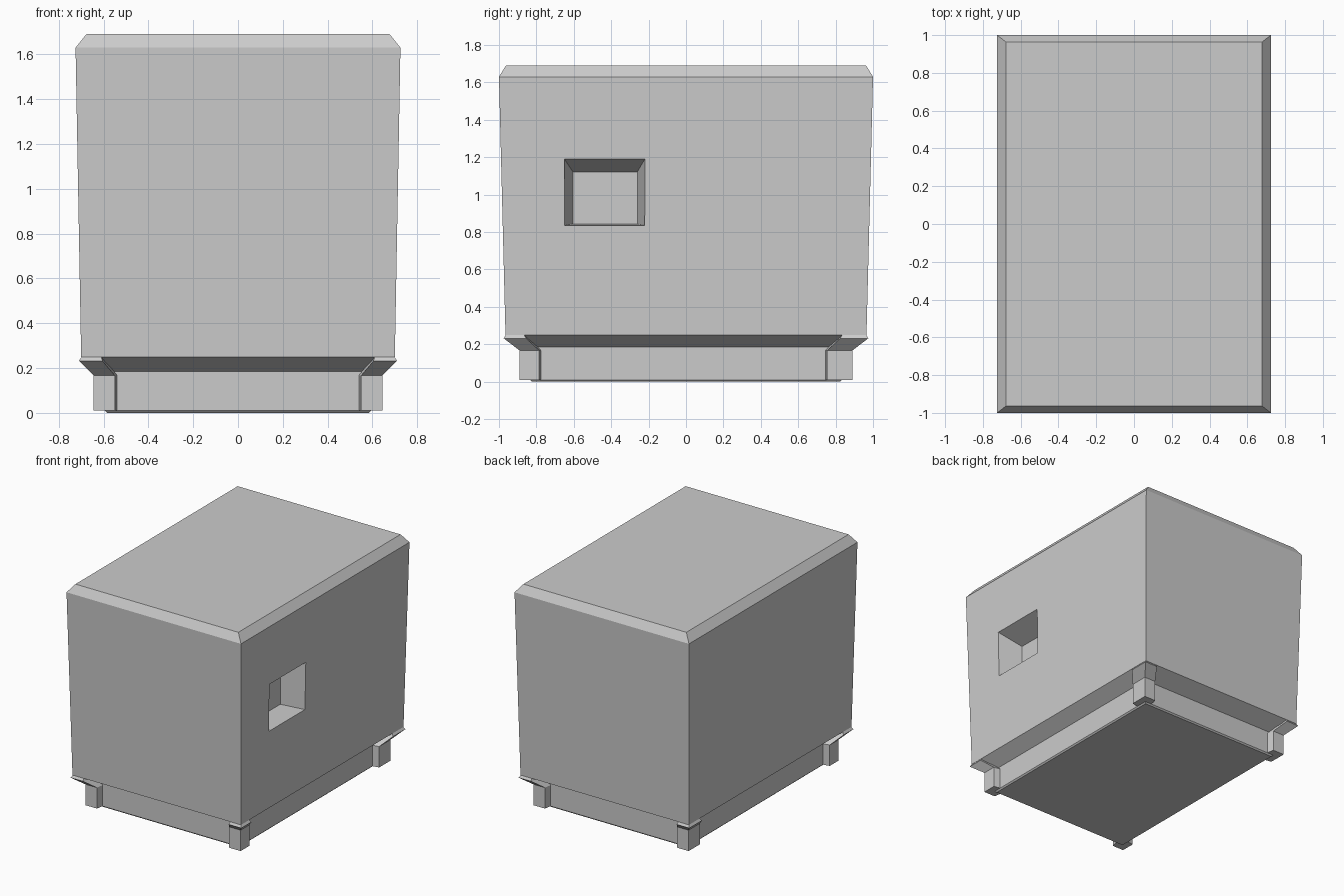
import bpy, bmesh

if "Cube" in bpy.data.objects:
    bpy.data.objects.remove(bpy.data.objects["Cube"])


def loft(name, rings):
    """Closed solid skinned through rings of equal point count."""
    bm = bmesh.new()
    loops = [[bm.verts.new(p) for p in ring] for ring in rings]
    n = len(loops[0])
    for a, b in zip(loops, loops[1:]):
        for i in range(n):
            j = (i + 1) % n
            bm.faces.new((a[i], a[j], b[j], b[i]))
    bm.faces.new(loops[0])
    bm.faces.new(loops[-1])
    bmesh.ops.recalc_face_normals(bm, faces=bm.faces)
    mesh = bpy.data.meshes.new(name)
    bm.to_mesh(mesh)
    bm.free()
    obj = bpy.data.objects.new(name, mesh)
    bpy.context.collection.objects.link(obj)
    return obj


def rect(x, y, z):
    return [(-x, -y, z), (x, -y, z), (x, y, z), (-x, y, z)]


# Housing: recessed plinth, sloped underside, tapered walls, chamfered top
housing = loft("housing", [
    rect(0.585, 0.825, 0.0), rect(0.595, 0.835, 0.01),
    rect(0.595, 0.835, 0.185), rect(0.70, 0.965, 0.25),
    rect(0.725, 1.0, 1.63), rect(0.677, 0.963, 1.69)])

# Window pocket cut into the right wall, narrowing inwards
OPENING = (-0.65, -0.22, 0.835, 1.19)
POCKET_BACK = (-0.605, -0.26, 0.843, 1.122)
FACE_X, DEPTH = 0.714, 0.18


def window_ring(t):
    y0, y1, z0, z1 = (o + (b - o) * t for o, b in zip(OPENING, POCKET_BACK))
    x = FACE_X - DEPTH * t
    return [(x, y0, z0), (x, y1, z0), (x, y1, z1), (x, y0, z1)]


cutter = loft("window_cutter", [window_ring(1.0), window_ring(-0.3)])
cutter.hide_render = True
cutter.display_type = 'WIRE'
cut = housing.modifiers.new("window", 'BOOLEAN')
cut.operation = 'DIFFERENCE'
cut.solver = 'EXACT'
cut.object = cutter

# Corner brackets: L-shaped posts that flare out under the walls
# (z, outer x, outer y, x end of leg, y end of leg, leg thickness)
LEVELS = [
    (0.01, 0.645, 0.89, 0.55, 0.785, 0.065),
    (0.167, 0.645, 0.89, 0.55, 0.785, 0.065),
    (0.232, 0.71, 0.975, 0.605, 0.855, 0.065),
    (0.25, 0.698, 0.963, 0.61, 0.865, 0.065)]


def bracket(name, sx, sy):
    shift = 0.03 if sy > 0 else 0.0  # rear side legs are slightly longer
    rings = []
    for z, x, y, ex, ey, t in LEVELS:
        ey -= shift
        # leg ends taper towards the recessed panel
        pts = [(x, y), (x, ey), (x - t, ey - 0.012), (x - t, y - t),
               (ex - 0.012, y - t), (ex, y)]
        rings.append([(sx * px, sy * py, z) for px, py in pts])
    return loft(name, rings)


for side, sx in (("left", -1), ("right", 1)):
    for end, sy in (("front", -1), ("rear", 1)):
        bracket(f"{end}_{side}_bracket", sx, sy)
